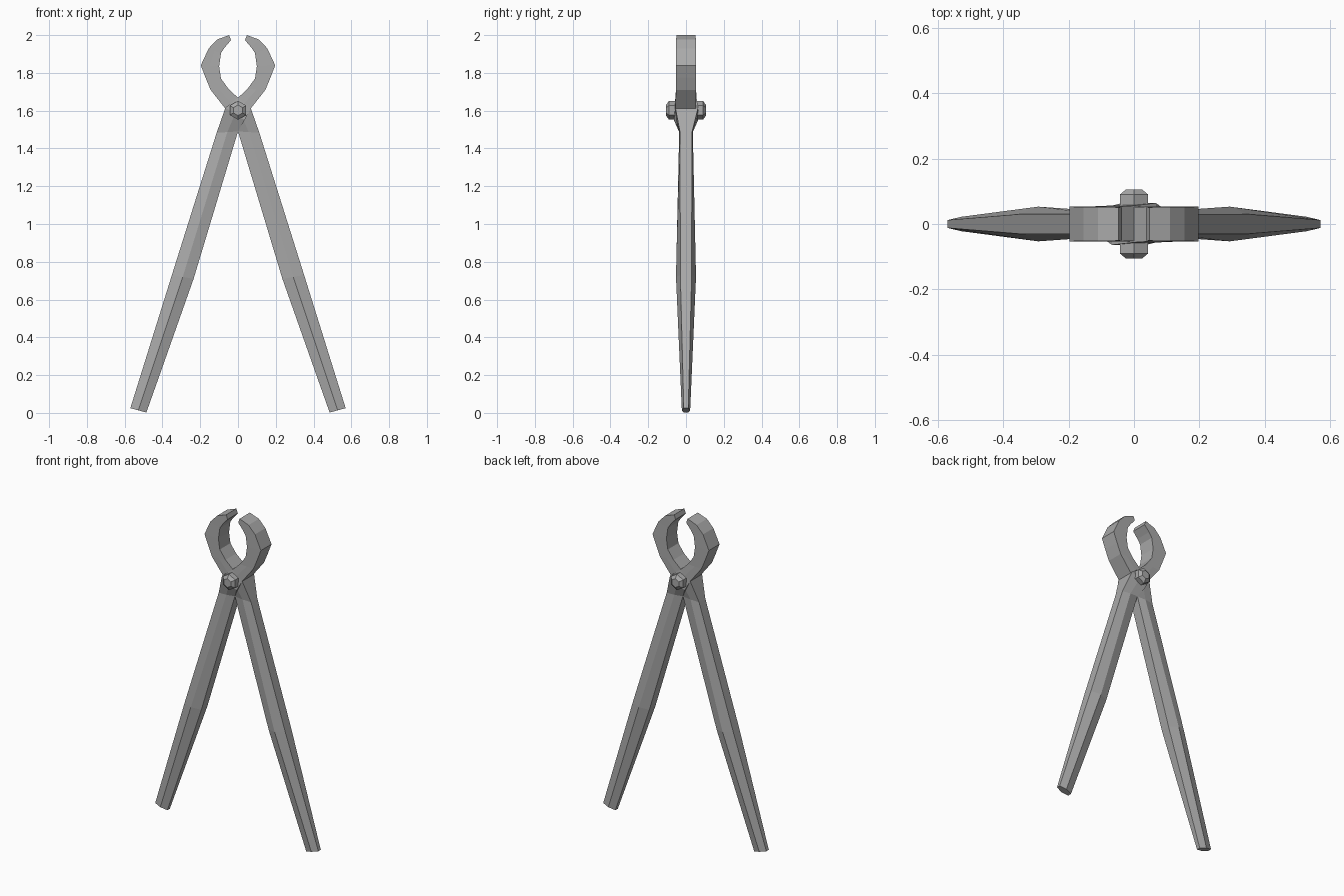
import bpy, bmesh
from math import pi, sin, cos
from mathutils import Matrix

cube = bpy.data.objects.get("Cube")
if cube:
    bpy.data.objects.remove(cube, do_unlink=True)

steel = bpy.data.materials.new("grey_steel")
steel.use_nodes = True
GREY = (0.4, 0.4, 0.4, 1)
steel.diffuse_color = GREY
steel.node_tree.nodes["Principled BSDF"].inputs["Base Color"].default_value = GREY


def loft(name, rings):
    """Skin a list of equal-length rings and cap both ends."""
    bm = bmesh.new()
    rows = [[bm.verts.new(p) for p in ring] for ring in rings]
    n = len(rows[0])
    for a, b in zip(rows, rows[1:]):
        for i in range(n):
            j = (i + 1) % n
            bm.faces.new((a[i], a[j], b[j], b[i]))
    bm.faces.new(rows[0])
    bm.faces.new(rows[-1])
    bmesh.ops.recalc_face_normals(bm, faces=bm.faces)
    mesh = bpy.data.meshes.new(name)
    bm.to_mesh(mesh)
    bm.free()
    mesh.materials.append(steel)
    obj = bpy.data.objects.new(name, mesh)
    bpy.context.collection.objects.link(obj)
    return obj


def section(p, q, edge, ridge, shift=0):
    """Six-sided section between two side points, ridged front and back."""
    (px, pz), (qx, qz) = p, q
    mx, mz = (px + qx) / 2, (pz + qz) / 2
    return [(px, shift - edge, pz), (mx, shift - ridge, mz), (qx, shift - edge, qz),
            (qx, shift + edge, qz), (mx, shift + ridge, mz), (px, shift + edge, pz)]


# One lever: handle on the right side, lap at the pivot, jaw on the left side
lever = [
    section((-.57, .025), (-.485, .002), .012, .022),
    section((-.35, .73), (-.235, .71), .03, .053),
    section((-.113, 1.483), (0, 1.49), .031, .036),
    section((-.067, 1.615), (.035, 1.55), .06, .062, -.004),
    section((0, 1.668), (.068, 1.612), .054, .056, -.002),
    section((.05, 1.715), (.145, 1.71), .053, .053),
    section((.09, 1.77), (.172, 1.775), .053, .053),
    section((.1, 1.835), (.197, 1.84), .053, .053),
    section((.09, 1.905), (.155, 1.93), .052, .052),
    section((.07, 1.935), (.11, 1.977), .052, .052),
    section((.037, 1.973), (.047, 2.0), .051, .051),
]
loft("right_handle_lever", lever)

# The other lever is the same piece turned half way round
other = loft("left_handle_lever", lever)
other.data.transform(Matrix.Rotation(pi, 4, 'Z'))


# Hexagonal pivot bolt with chamfered heads at both ends
def hexagon(radius, y):
    return [(radius * sin(i * pi / 3), y, 1.602 + radius * cos(i * pi / 3)) for i in range(6)]


loft("pivot_bolt", [hexagon(.028, -.106), hexagon(.05, -.09),
                    hexagon(.05, .09), hexagon(.028, .106)])
